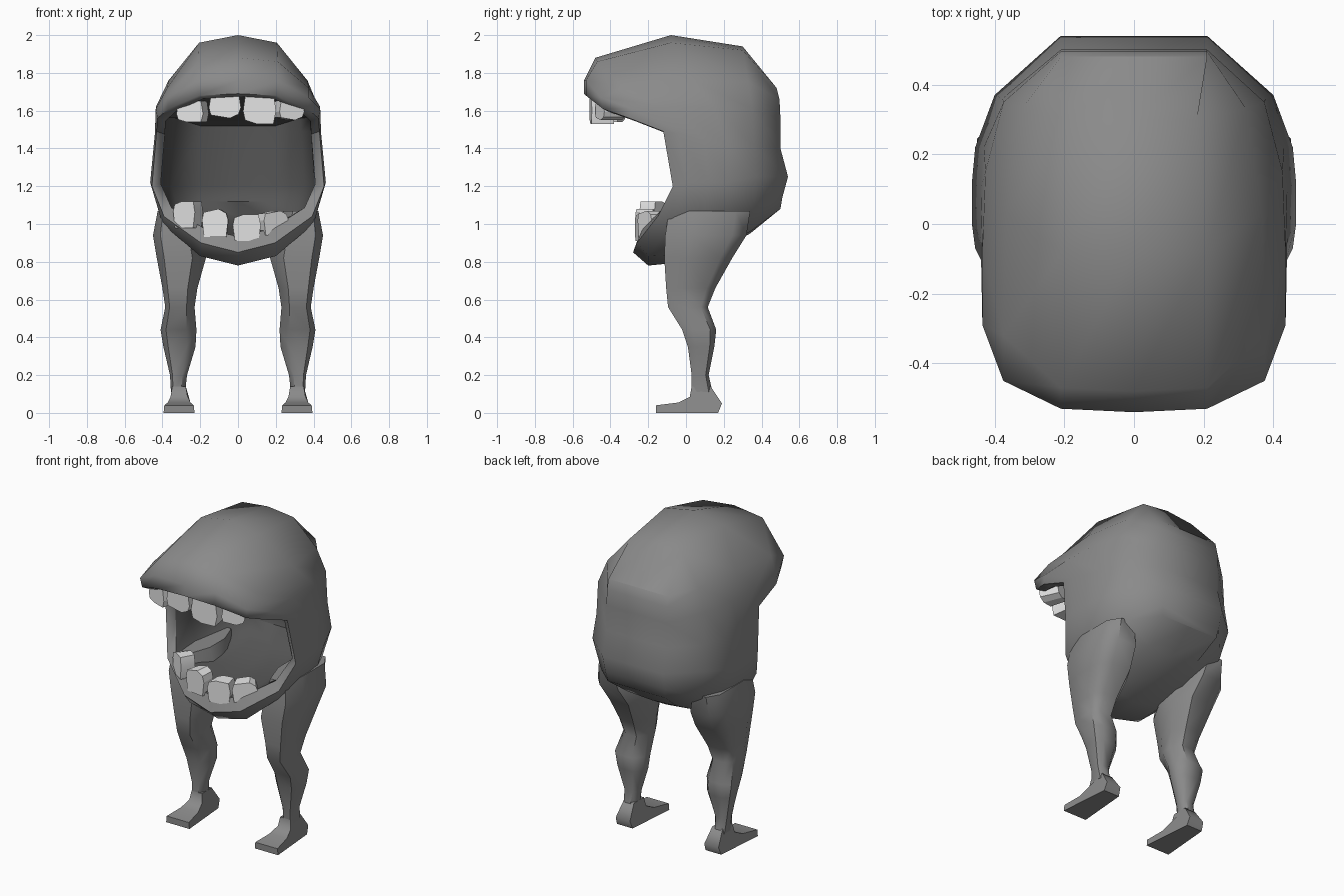
import bpy, bmesh, math
from mathutils import Matrix, Vector

if "Cube" in bpy.data.objects:
    bpy.data.objects.remove(bpy.data.objects["Cube"])


def material(name, v):
    m = bpy.data.materials.new(name)
    m.diffuse_color = (v, v, v, 1)
    m.use_nodes = True
    m.node_tree.nodes["Principled BSDF"].inputs["Base Color"].default_value = m.diffuse_color
    return m


SKIN = material("grey_skin", 0.255)
MOUTH = material("dark_mouth", 0.09)
TOOTH = material("tooth_white", 0.88)


def finish(bm, name, mats, angle=40):
    bmesh.ops.remove_doubles(bm, verts=bm.verts, dist=0.0005)
    bmesh.ops.recalc_face_normals(bm, faces=bm.faces)
    me = bpy.data.meshes.new(name)
    bm.to_mesh(me)
    bm.free()
    for m in mats:
        me.materials.append(m)
    ob = bpy.data.objects.new(name, me)
    bpy.context.collection.objects.link(ob)
    me.shade_smooth()
    me.set_sharp_from_angle(angle=math.radians(angle))
    return ob


def bridge(bm, a, b, mat=0):
    n = len(a)
    for i in range(n):
        k = (i + 1) % n
        bm.faces.new((a[i], a[k], b[k], b[i])).material_index = mat


# Body: loops around the mouth, running from the lip to the back.
# Each loop has nine points from top centre to bottom centre, then mirrored.
XS = [0, .21, .375, .435, .44, .465, .40, .20, 0]
RIM = (.98, [-.54, -.53, -.44, -.30, -.12, -.07, -.15, -.26, -.28],
       [1.69, 1.68, 1.61, 1.56, 1.49, 1.20, 1.04, .90, .85])
OUTER = [
    RIM,
    (1.0, [-.54, -.53, -.45, -.29, -.04, 0, -.08, -.20, -.20],
     [1.76, 1.76, 1.67, 1.61, 1.48, 1.22, 1.0, .83, .78]),
    (1.0, [-.48, -.47, -.32, -.08, .10, .12, .10, 0, 0],
     [1.88, 1.86, 1.72, 1.62, 1.44, 1.22, 1.0, .84, .80]),
    (.98, [-.08, -.08, .03, .15, .22, .22, .22, .20, .20],
     [2.0, 1.96, 1.76, 1.62, 1.42, 1.22, 1.02, .89, .87]),
    (.86, [.30, .30, .33, .35, .36, .37, .36, .34, .34],
     [1.94, 1.92, 1.75, 1.61, 1.41, 1.25, 1.06, .96, .95]),
]
BACK_Y = [.48, .48, .495, .50, .50, .54, .51, .50, .50]
BACK_Z = [1.72, 1.72, 1.66, 1.56, 1.40, 1.25, 1.14, 1.08, 1.08]


def mirrored_loop(bm, pts):
    full = list(pts) + [(-x, y, z) for x, y, z in reversed(pts[1:-1])]
    return [bm.verts.new(p) for p in full]


def cap(bm, loop, mat=0):
    n = len(loop)
    for j in range(n // 2):
        quad = [loop[j], loop[j + 1], loop[(n - j - 1) % n], loop[(n - j) % n]]
        bm.faces.new(list(dict.fromkeys(quad))).material_index = mat


bm = bmesh.new()
loops = [mirrored_loop(bm, [(x * s, y, z) for x, y, z in zip(XS, ys, zs)]) for s, ys, zs in OUTER]
loops.append(mirrored_loop(bm, [(min(x, .21), y, z) for x, y, z in zip(XS, BACK_Y, BACK_Z)]))
for a, b in zip(loops, loops[1:]):
    bridge(bm, a, b)
cap(bm, loops[-1])

# Mouth cavity: lip thickness, then walls and a rounded back wall
rim_pts = list(zip(XS, RIM[1], RIM[2]))
lip = mirrored_loop(bm, [(x * .88, y + .03, z - .015 if z > 1.27 else 1.27 + (z - 1.27) * .8)
                         for x, y, z in rim_pts])
mid = mirrored_loop(bm, [(x * .87, .12 + y * .25, max(.98, min(1.60, z))) for x, y, z in rim_pts])
deep = mirrored_loop(bm, [(x * .76, .34, max(1.04, min(1.56, z))) for x, y, z in rim_pts])
back = mirrored_loop(bm, [(min(x, .2), .44, max(1.12, min(1.52, z))) for x, y, z in rim_pts])
bridge(bm, loops[0], lip)
for a, b in ((lip, mid), (mid, deep), (deep, back)):
    bridge(bm, a, b, 1)
cap(bm, back, 1)
finish(bm, "body", [SKIN, MOUTH], 60)

# Legs: chamfered rectangular sections (z, inner x, outer x, front y, back y)
LEG = [
    (1.07, .24, .425, -.09, .34),
    (.94, .19, .45, -.11, .32),
    (.82, .17, .43, -.115, .245),
    (.66, .215, .40, -.105, .155),
    (.56, .23, .385, -.095, .115),
    (.44, .22, .41, -.02, .16),
    (.35, .225, .395, .01, .15),
    (.20, .27, .36, .03, .12),
    (.11, .28, .355, .03, .14),
]
# Foot side profile (y, z, half width)
FOOT = [(-.16, 0, .082), (-.16, .04, .078), (-.04, .055, .06), (.02, .085, .045),
        (.03, .14, .036), (.13, .14, .036), (.19, .05, .05), (.17, 0, .055)]


def make_leg(side, label):
    bm = bmesh.new()
    rings = []
    for z, xi, xo, y0, y1 in LEG:
        cx, cy, w, d = (xi + xo) / 2, (y0 + y1) / 2, (xo - xi) / 2, (y1 - y0) / 2
        shape = [(1, -.4), (1, .65), (.5, 1), (-.5, 1), (-1, .4), (-1, -.3), (-.45, -1), (.7, -1)]
        rings.append([bm.verts.new((side * (cx + w * u), cy + d * v, z)) for u, v in shape])
    for a, b in zip(rings, rings[1:]):
        bridge(bm, a, b)
    bm.faces.new(rings[0])
    bm.faces.new(rings[-1])
    finish(bm, label + "_leg", [SKIN], 50)

    bm = bmesh.new()
    sides = [[bm.verts.new((side * (.312 + s * h), y, z)) for y, z, h in FOOT] for s in (-1, 1)]
    bridge(bm, *sides)
    for s in sides:
        bm.faces.new(s)
    finish(bm, label + "_foot", [SKIN], 60)


make_leg(1, "right")
make_leg(-1, "left")


# Teeth: chipped blocks that narrow at the root and have a bevelled tip
def make_tooth(name, x, y, root, tip, w, d, yaw, chip):
    bm = bmesh.new()
    h = tip - root
    outline = [(-.42, 0), (.42, 0), (.5, .6), (.42, 1 - .15 * (chip > 0)),
               (.25 * chip, 1), (-.44, .88), (-.5, .6)]
    rot = Matrix.Rotation(math.radians(yaw), 3, 'Z')
    sides = []
    for s in (-1, 1):
        k = 1 if s < 0 else .85
        sides.append([bm.verts.new(rot @ Vector((u * w * k, s * d / 2, 0)) + Vector((x, y, root + v * h)))
                      for u, v in outline])
    bridge(bm, *sides)
    for s in sides:
        bm.faces.new(s)
    finish(bm, name, [TOOTH], 20)


UPPER = [(-.235, -.40, 1.65, 1.54, .15, -20, -.5), (-.065, -.445, 1.70, 1.56, .17, -4, .6),
         (.11, -.445, 1.70, 1.53, .175, 4, -.4), (.265, -.40, 1.66, 1.55, .14, 20, .5)]
LOWER = [(-.26, -.17, .98, 1.12, .14, -35, -.4), (-.115, -.215, .93, 1.08, .14, -8, .5),
         (.04, -.215, .91, 1.05, .15, 8, -.5), (.18, -.18, .94, 1.07, .15, 30, .7)]
for label, row, depth in (("upper", UPPER, .12), ("lower", LOWER, .09)):
    for i, (x, y, root, tip, w, yaw, chip) in enumerate(row):
        make_tooth(f"{label}_tooth_{i + 1}", x, y, root, tip, w, depth, yaw, chip)
